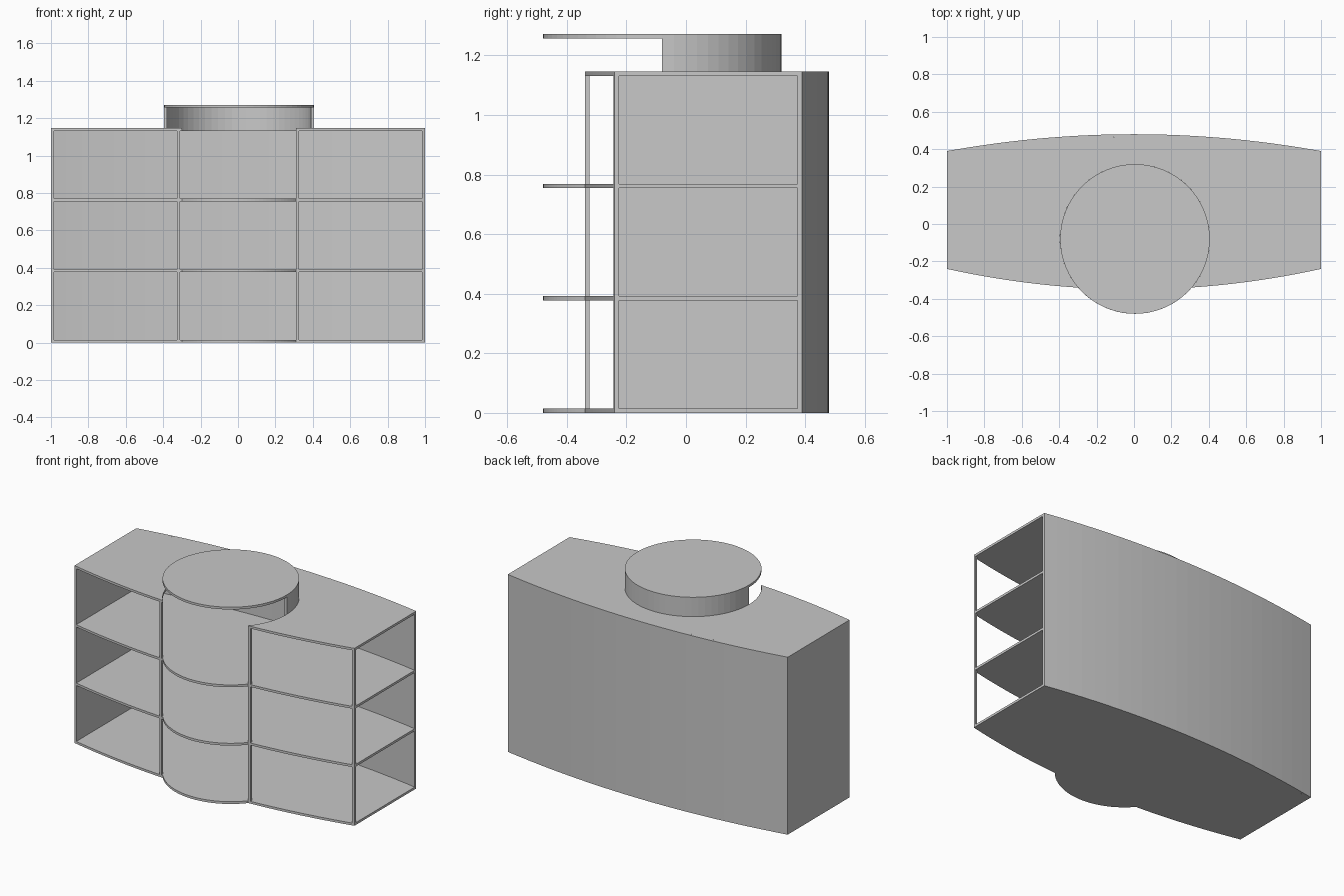
import bpy, bmesh
from math import sin, cos, radians

cube = bpy.data.objects.get("Cube")
if cube:
    bpy.data.objects.remove(cube)

T = 0.015            # thickness of slabs, walls and posts
STOREY = 0.377
TOP = 3 * STOREY + T
CX, CY, R = 0.005, -0.08, 0.4   # round bay
TURN = 40.4          # angle below the x axis where the bay meets the front

grey = bpy.data.materials.new("plain_grey")
grey.use_nodes = True
colour = (0.58, 0.58, 0.58, 1)
grey.diffuse_color = colour
grey.node_tree.nodes["Principled BSDF"].inputs["Base Color"].default_value = colour


def front(x):
    return -0.35 + 0.11 * x * x


def back(x):
    return 0.48 - 0.09 * x * x


def span(a, b, n):
    return [a + (b - a) * i / n for i in range(n + 1)]


def circle(a, b, r=R, n=32):
    return [(CX + r * cos(radians(t)), CY + r * sin(radians(t))) for t in span(a, b, n)]


def prism(name, outline, z0, z1):
    """Upright solid with the given plan outline."""
    bm = bmesh.new()
    base = bm.faces.new([bm.verts.new((x, y, z0)) for x, y in outline])
    ext = bmesh.ops.extrude_face_region(bm, geom=[base], use_keep_orig=True)
    for v in ext["geom"]:
        if isinstance(v, bmesh.types.BMVert):
            v.co.z = z1
    bmesh.ops.recalc_face_normals(bm, faces=bm.faces)
    mesh = bpy.data.meshes.new(name)
    bm.to_mesh(mesh)
    bm.free()
    mesh.materials.append(grey)
    obj = bpy.data.objects.new(name, mesh)
    bpy.context.collection.objects.link(obj)
    return obj


def slab_outline(bay):
    """Bowed plan whose front edge follows the given bay curve."""
    left = [(x, front(x)) for x in span(T - 1, bay[0][0], 10)][:-1]
    right = [(x, front(x)) for x in span(bay[-1][0], 1, 10)][1:]
    rear = [(x, back(x) - T) for x in span(1, T - 1, 24)]
    return left + bay + right + rear


# Floors with a rounded balcony
for i in range(3):
    prism(f"floor_{i + 1}", slab_outline(circle(180 + TURN, 360 - TURN)),
          i * STOREY, i * STOREY + T)

# Roof with a round notch open to the front
prism("roof", slab_outline(circle(180 + TURN, -TURN, n=48)), TOP - T, TOP)

# Bowed back wall and solid end wall
xs = span(-1, 1, 24)
prism("back_wall", [(x, back(x)) for x in xs] + [(x, back(x) - T) for x in reversed(xs)], 0, TOP)
prism("end_wall", [(-1, front(1)), (T - 1, front(T - 1)),
                   (T - 1, back(T - 1) - T), (-1, back(1) - T)], 0, TOP)

# Slim front posts
for name, x in (("right_post", -0.318), ("left_post", 0.318), ("corner_post", 1 - T / 2)):
    a, b = x - T / 2, x + T / 2
    prism(name, [(a, front(a)), (b, front(b)), (b, front(b) + T), (a, front(a) + T)], 0, TOP)

# Half-round lantern wall and its disc roof
prism("lantern_wall", circle(0, 180) + circle(180, 0, R - T), TOP - T, TOP + 0.11)
prism("lantern_roof", circle(0, 360, n=64)[:-1], TOP + 0.11, TOP + 0.11 + T)
